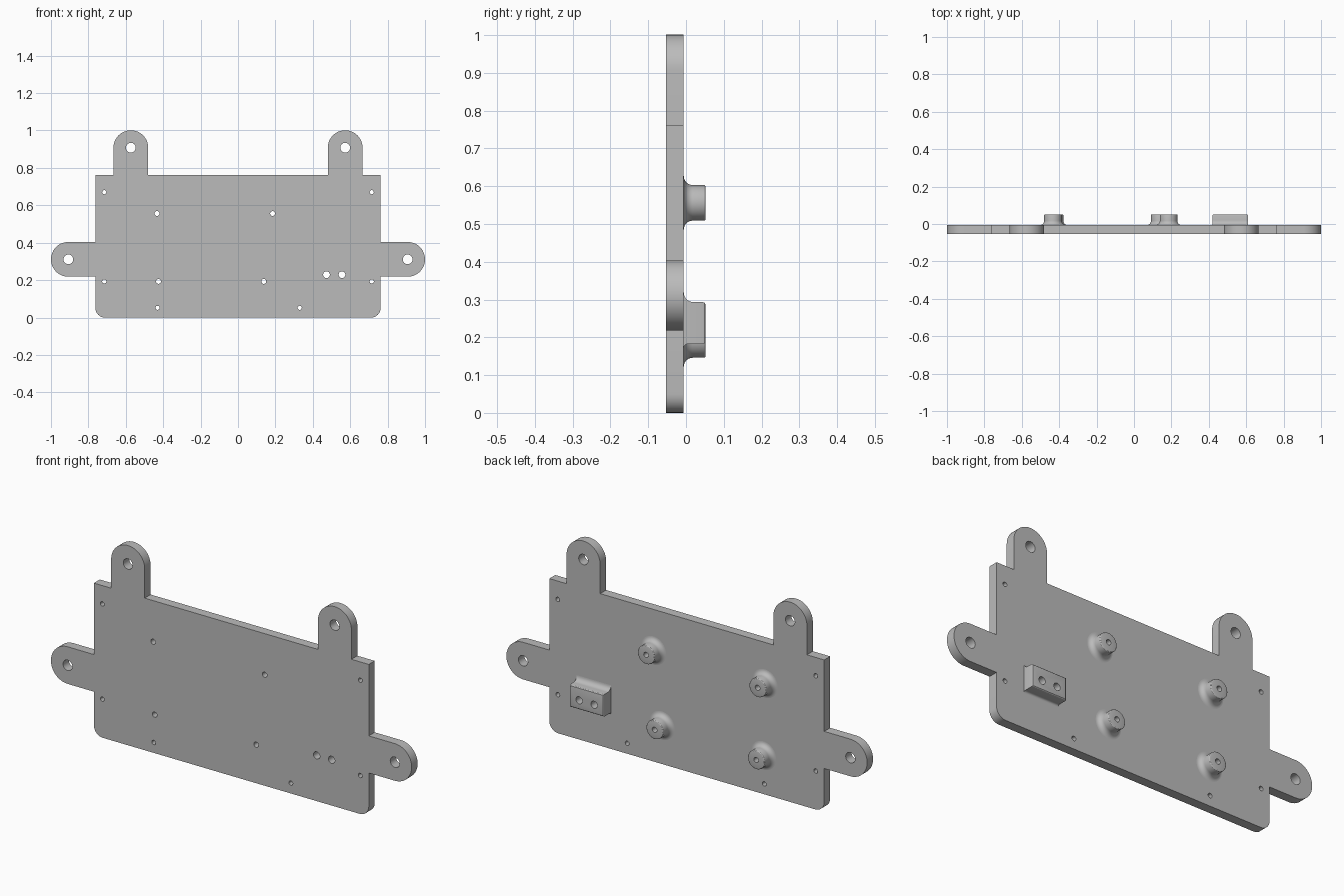
import bpy, bmesh
from math import sin, cos, pi
from mathutils import Vector

if "Cube" in bpy.data.objects:
    bpy.data.objects.remove(bpy.data.objects["Cube"])

FRONT, FACE, TOP = -0.053, -0.006, 0.052   # plate front, plate back, boss tops
TAB_R = 0.093

grey = bpy.data.materials.new("plain grey")
grey.use_nodes = True
COLOUR = (0.5, 0.5, 0.5, 1)
grey.diffuse_color = COLOUR
grey.node_tree.nodes["Principled BSDF"].inputs["Base Color"].default_value = COLOUR


def arc(cx, cz, r, start, end, n=16):
    """Points on an arc, angles in units of pi."""
    return [(cx + r * cos(pi * (start + (end - start) * i / n)),
             cz + r * sin(pi * (start + (end - start) * i / n))) for i in range(n + 1)]


def finish(bm, name):
    bmesh.ops.recalc_face_normals(bm, faces=bm.faces)
    mesh = bpy.data.meshes.new(name)
    bm.to_mesh(mesh)
    bm.free()
    obj = bpy.data.objects.new(name, mesh)
    bpy.context.collection.objects.link(obj)
    mesh.materials.append(grey)
    return obj


def prism(bm, points, offset):
    face = bm.faces.new([bm.verts.new(p) for p in points])
    out = bmesh.ops.extrude_face_region(bm, geom=[face])
    moved = [v for v in out["geom"] if isinstance(v, bmesh.types.BMVert)]
    bmesh.ops.translate(bm, vec=offset, verts=moved)


def select(obj):
    bpy.ops.object.select_all(action='DESELECT')
    obj.select_set(True)
    bpy.context.view_layer.objects.active = obj


def smooth(obj):
    select(obj)
    bpy.ops.object.shade_smooth_by_angle(angle=0.5)


def drill(obj, holes):
    """Cut through holes, each given as x, z, radius."""
    bm = bmesh.new()
    for x, z, r in holes:
        ring = arc(x, z, r, 0, 2, 32)[:-1]
        prism(bm, [(px, -0.2, pz) for px, pz in ring], (0, 0.4, 0))
    cutter = finish(bm, "hole_cutter")
    cutter.hide_render = True
    mod = obj.modifiers.new("holes", 'BOOLEAN')
    mod.operation, mod.solver, mod.object = 'DIFFERENCE', 'EXACT', cutter
    select(obj)
    bpy.ops.object.modifier_apply(modifier=mod.name)
    bpy.data.objects.remove(cutter)


# Plate outline: right half from the bottom up, then mirrored
half = arc(0.712, 0.05, 0.05, -0.5, 0, 8)
half += [(0.762, 0.311 - TAB_R)] + arc(0.907, 0.311, TAB_R, -0.5, 0.5, 24)
half += [(0.762, 0.311 + TAB_R), (0.762, 0.762), (0.573 + TAB_R, 0.762)]
half += arc(0.573, 0.908, TAB_R, 0, 1, 24) + [(0.573 - TAB_R, 0.762)]
outline = half + [(-x, z) for x, z in reversed(half)]
bm = bmesh.new()
prism(bm, [(x, FRONT, z) for x, z in outline], (0, FACE - FRONT, 0))
plate = finish(bm, "mounting_plate")

# Holes through the plate
bosses = [(-0.433, 0.556), (0.185, 0.556), (-0.425, 0.193), (0.138, 0.193)]
block_holes = [(0.473, 0.229, 0.018), (0.556, 0.229, 0.018)]
holes = [(x, z, 0.013) for x, z in bosses] + block_holes
for s in (-1, 1):
    holes += [(s * 0.573, 0.908, 0.026), (s * 0.907, 0.311, 0.026)]
    holes += [(s * 0.715, z, 0.011) for z in (0.193, 0.67)]
holes += [(-0.43, 0.052, 0.011), (0.33, 0.052, 0.011)]
drill(plate, holes)
smooth(plate)

# Round bosses: lathed tubes with a flared foot and softened rim
FLARE, RIM, BOSS_R = 0.024, 0.005, 0.047
profile = [(0.013, FACE)]
profile += arc(BOSS_R + FLARE, FACE + FLARE, FLARE, 1.5, 1, 8)
profile += arc(BOSS_R - RIM, TOP - RIM, RIM, 0, 0.5, 3) + [(0.013, TOP)]
for i, (x, z) in enumerate(bosses):
    bm = bmesh.new()
    rings = [[bm.verts.new((x + px, y, z + pz)) for px, pz in arc(0, 0, r, 0, 2, 40)[:-1]]
             for r, y in profile]
    for a, b in zip(rings[1:], rings[2:] + rings[:1]):
        for k in range(40):
            j = (k + 1) % 40
            bm.faces.new((a[k], a[j], b[j], b[k]))
    smooth(finish(bm, f"boss_{i + 1}"))

# Rectangular block with softened edges and two holes
X0, X1, Z0, Z1 = 0.42, 0.61, 0.182, 0.293
bm = bmesh.new()
prism(bm, [(X0, FACE, Z0), (X1, FACE, Z0), (X1, FACE, Z1), (X0, FACE, Z1)], (0, TOP - FACE, 0))
rim = [e for e in bm.edges if all(v.co.y > TOP - 0.001 for v in e.verts)]
bmesh.ops.bevel(bm, geom=rim, offset=0.008, segments=3, profile=0.5, affect='EDGES')
block = finish(bm, "block")
drill(block, block_holes)
smooth(block)

# Concave fillets along the block's upper and lower sides
for name, z, s, r in (("upper_fillet", Z1, 1, 0.026), ("lower_fillet", Z0, -1, 0.01)):
    bm = bmesh.new()
    curve = [(X0, FACE, z)] + [(X0, FACE + r + b, z + s * (r + a)) for a, b in arc(0, 0, r, 1, 1.5, 8)]
    prism(bm, curve, (X1 - X0, 0, 0))
    smooth(finish(bm, name))
